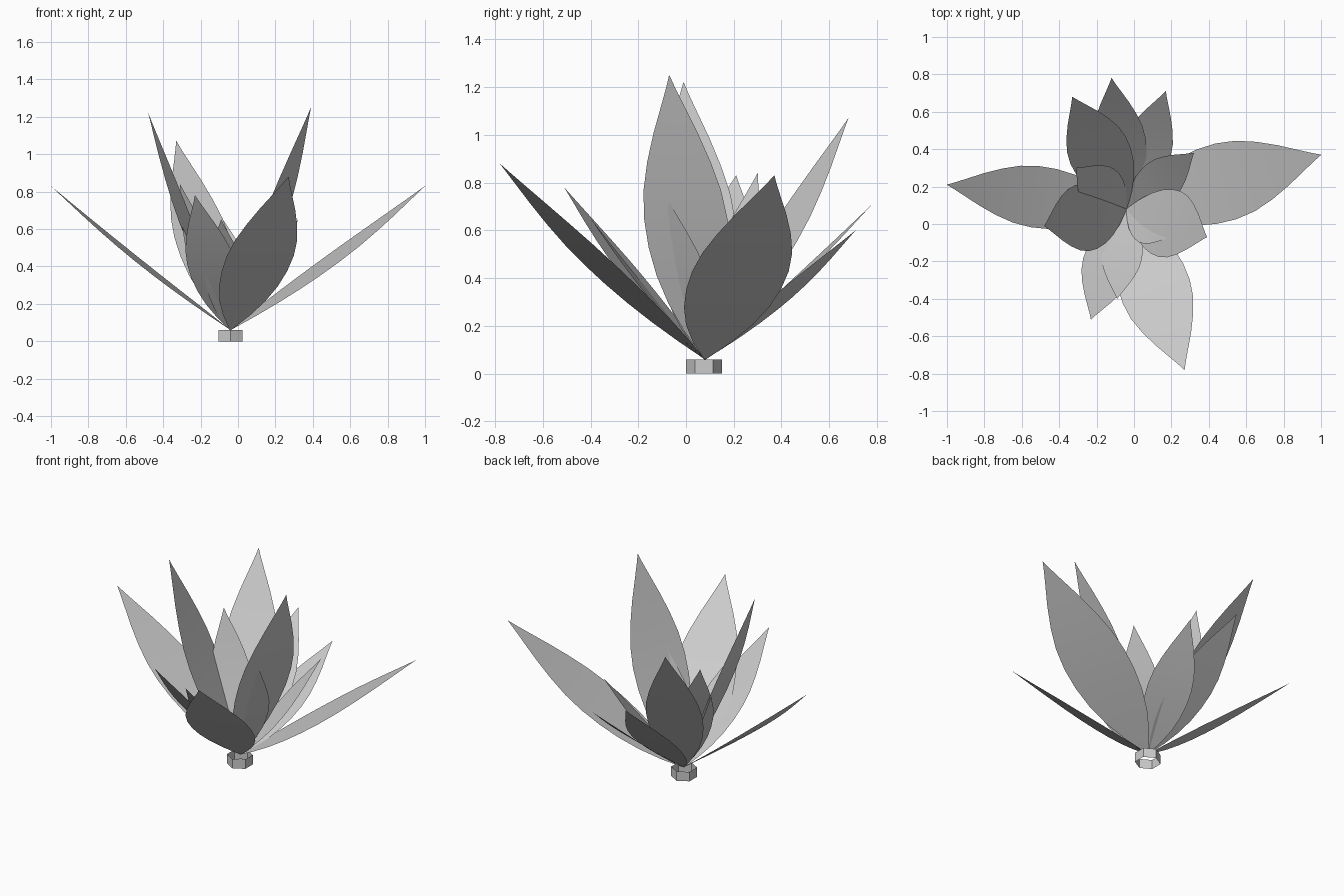
import bpy
import math
from mathutils import Vector

cube = bpy.data.objects.get("Cube")
if cube:
    bpy.data.objects.remove(cube, do_unlink=True)

grey = bpy.data.materials.new("plain_grey")
grey.use_nodes = True
colour = (0.6, 0.6, 0.6, 1)
grey.diffuse_color = colour
grey.node_tree.nodes["Principled BSDF"].inputs["Base Color"].default_value = colour

ROOT = Vector((-0.04, 0.08, 0.06))
# Half-width along the leaf: (fraction of length, fraction of widest)
OUTLINE = [(0, 0.02), (0.1, 0.4), (0.2, 0.69), (0.3, 0.88), (0.4, 0.98), (0.5, 1),
           (0.6, 0.93), (0.7, 0.76), (0.8, 0.53), (0.9, 0.26), (0.96, 0.1), (1, 0.005)]
ACROSS = 4


def add_mesh(name, verts, faces):
    mesh = bpy.data.meshes.new(name)
    mesh.from_pydata(verts, [], faces)
    mesh.materials.append(grey)
    obj = bpy.data.objects.new(name, mesh)
    bpy.context.collection.objects.link(obj)
    return obj


def add_leaf(name, tip, width):
    """Thin pointed blade from the root to its tip, bowed slightly outward."""
    axis = Vector(tip) - ROOT
    side = axis.cross(Vector((0, 0, 1))).normalized()
    outward = side.cross(axis).normalized()
    if outward.z > 0:
        outward.negate()
    verts = []
    for t, w in OUTLINE:
        mid = ROOT + axis * t + outward * axis.length * 0.015 * math.sin(math.pi * t)
        for j in range(ACROSS + 1):
            verts.append(mid + side * (2 * j / ACROSS - 1) * w * width / 2)
    n = ACROSS + 1
    faces = [(i * n + j, i * n + j + 1, (i + 1) * n + j + 1, (i + 1) * n + j)
             for i in range(len(OUTLINE) - 1) for j in range(ACROSS)]
    leaf = add_mesh(name, verts, faces)
    leaf.data.polygons.foreach_set("use_smooth", [True] * len(faces))


# Leaves: tip position and full width
LEAVES = {
    "right_long_leaf": ((-1.0, 0.21, 0.83), 0.33),
    "left_long_leaf": ((1.0, 0.37, 0.83), 0.42),
    "front_long_leaf": ((0.27, -0.78, 0.88), 0.38),
    "front_right_leaf": ((-0.23, -0.51, 0.78), 0.28),
    "left_tall_leaf": ((0.39, -0.07, 1.25), 0.37),
    "right_tall_leaf": ((-0.48, -0.01, 1.22), 0.36),
    "back_tall_leaf": ((-0.33, 0.68, 1.07), 0.33),
    "back_leaf": ((-0.12, 0.78, 0.71), 0.29),
    "back_left_leaf": ((0.17, 0.71, 0.6), 0.27),
    "left_short_leaf": ((0.32, 0.38, 0.65), 0.23),
    "front_inner_leaf": ((-0.09, -0.4, 0.65), 0.22),
    "left_inner_leaf": ((0.2, -0.07, 0.72), 0.23),
    "right_inner_leaf": ((-0.31, 0.3, 0.84), 0.25),
}
for leaf_name, (tip, width) in LEAVES.items():
    add_leaf(leaf_name, tip, width)

# Open six-sided collar at the foot, with a corner facing front
SIDES = 6
ring = []
for z in (0, ROOT.z):
    for k in range(SIDES):
        a = math.pi / 2 + math.tau * k / SIDES
        ring.append((ROOT.x + 0.075 * math.cos(a), ROOT.y - 0.004 + 0.075 * math.sin(a), z))
add_mesh("base_collar", ring, [(k, (k + 1) % SIDES, (k + 1) % SIDES + SIDES, k + SIDES)
                               for k in range(SIDES)])
